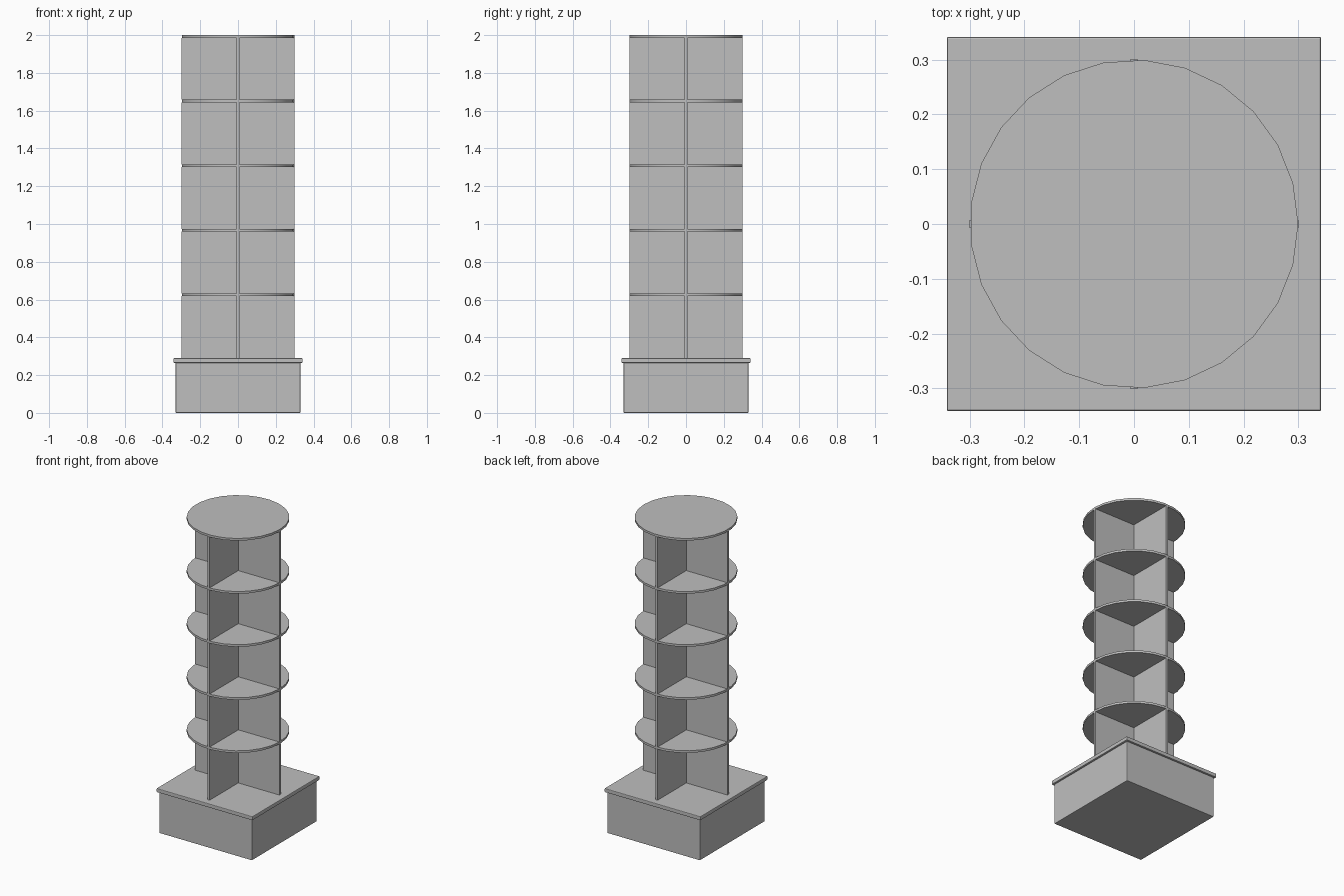
import bpy
import math

default = bpy.data.objects.get("Cube")
if default:
    bpy.data.objects.remove(default, do_unlink=True)

RADIUS = 0.3
BOARD = 0.014          # thickness of shelves and dividers
BASE_TOP = 0.29
TIERS = 5
STEP = (2 - BASE_TOP) / TIERS

grey = bpy.data.materials.new("light_grey")
grey.use_nodes = True
colour = (0.52, 0.52, 0.52, 1)
grey.diffuse_color = colour
grey.node_tree.nodes["Principled BSDF"].inputs["Base Color"].default_value = colour


def finish(name, bevel=0):
    ob = bpy.context.object
    ob.name = name
    ob.data.materials.append(grey)
    if bevel:
        mod = ob.modifiers.new("soft_edges", "BEVEL")
        mod.width = bevel
        mod.segments = 2
    return ob


def box(name, sx, sy, z0, z1, bevel=0):
    bpy.ops.mesh.primitive_cube_add(size=1, location=(0, 0, (z0 + z1) / 2))
    bpy.context.object.scale = (sx, sy, z1 - z0)
    bpy.ops.object.transform_apply(location=False, rotation=False, scale=True)
    return finish(name, bevel)


# Square plinth with a slightly overhanging top board
box("plinth", 0.66, 0.66, 0, 0.266, 0.003)
box("plinth_top", 0.684, 0.684, 0.265, BASE_TOP, 0.004)

# Each tier: two crossed dividers carrying a round shelf
for i in range(TIERS):
    bottom = BASE_TOP + i * STEP
    top = bottom + STEP
    box(f"divider_across_{i + 1}", 2 * RADIUS, BOARD, bottom, top - BOARD)
    box(f"divider_deep_{i + 1}", BOARD, 2 * RADIUS, bottom, top - BOARD)
    bpy.ops.mesh.primitive_cylinder_add(
        vertices=25, radius=RADIUS, depth=BOARD,
        location=(0, 0, top - BOARD / 2), rotation=(0, 0, -math.pi / 2))
    shelf = finish(f"round_shelf_{i + 1}")
    bpy.ops.object.shade_smooth_by_angle(angle=math.radians(30))
